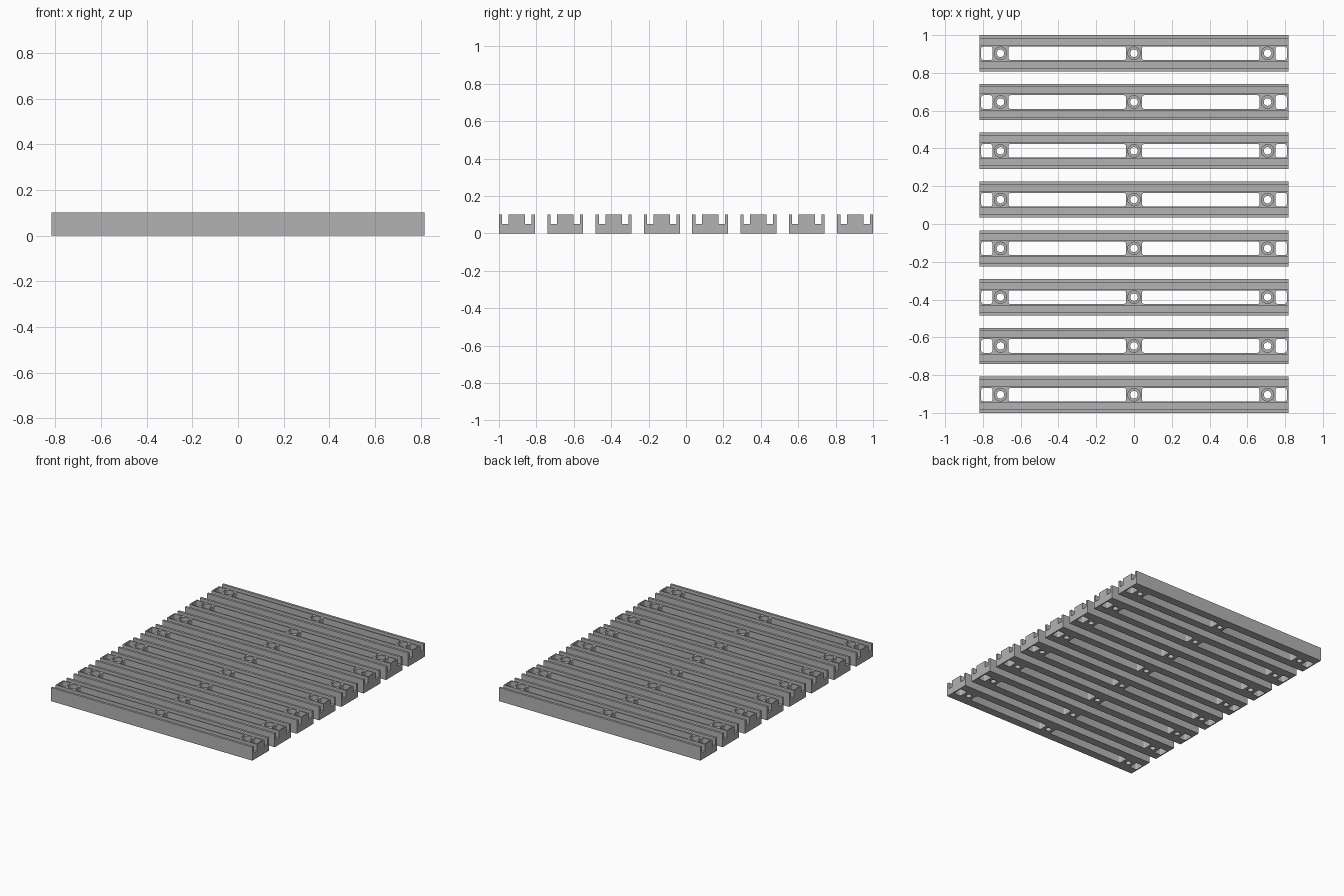
import bpy, bmesh, math

if "Cube" in bpy.data.objects:
    bpy.data.objects.remove(bpy.data.objects["Cube"])

HALF_LEN = 0.817      # half rail length
HALF_W = 0.096        # half rail width
HEIGHT = 0.10
FLOOR = 0.05          # bottom of the long grooves
WALL = 0.017          # outer lip thickness
RIB = 0.044           # half width of the central rib
BOSSES = (-0.707, 0.0, 0.707)

grey = bpy.data.materials.new("mid_grey")
grey.diffuse_color = (0.45, 0.45, 0.45, 1)
grey.use_nodes = True
grey.node_tree.nodes["Principled BSDF"].inputs["Base Color"].default_value = grey.diffuse_color


def make_object(name, bm):
    bmesh.ops.recalc_face_normals(bm, faces=bm.faces)
    mesh = bpy.data.meshes.new(name)
    bm.to_mesh(mesh)
    bm.free()
    mesh.materials.append(grey)
    obj = bpy.data.objects.new(name, mesh)
    bpy.context.collection.objects.link(obj)
    return obj


def prism(bm, points, offset):
    """Closed outline pushed along an offset vector."""
    face = bm.faces.new([bm.verts.new(p) for p in points])
    ext = bmesh.ops.extrude_face_region(bm, geom=[face])["geom"]
    bmesh.ops.translate(bm, vec=offset, verts=[v for v in ext if isinstance(v, bmesh.types.BMVert)])


def circle(x, r, z, n=32):
    return [(x + r * math.cos(2 * math.pi * i / n), r * math.sin(2 * math.pi * i / n), z) for i in range(n)]


def rounded_rect(x0, x1, hy, r, z, n=5):
    pts = []
    corners = ((x1 - r, hy - r), (x0 + r, hy - r), (x0 + r, r - hy), (x1 - r, r - hy))
    for k, (cx, cy) in enumerate(corners):
        for i in range(n + 1):
            a = math.pi / 2 * (k + i / n)
            pts.append((cx + r * math.cos(a), cy + r * math.sin(a), z))
    return pts


# Rail body: lips, grooves and central rib in one cross-section
half = [(HALF_W, 0), (HALF_W, HEIGHT), (HALF_W - WALL, HEIGHT),
        (HALF_W - WALL, FLOOR), (RIB, FLOOR), (RIB, HEIGHT)]
outline = half + [(-y, z) for y, z in reversed(half)]
bm = bmesh.new()
prism(bm, [(-HALF_LEN, y, z) for y, z in outline], (2 * HALF_LEN, 0, 0))
rail = make_object("slat_1", bm)

# Through cutter: four long openings and three screw holes
bm = bmesh.new()
gap = 0.042
edges = [-HALF_LEN + 0.008]
for x in BOSSES:
    edges += [x - gap, x + gap]
edges.append(HALF_LEN - 0.008)
for x0, x1 in zip(edges[::2], edges[1::2]):
    prism(bm, rounded_rect(x0, x1, 0.036, 0.012, -0.05), (0, 0, 0.2))
for x in BOSSES:
    prism(bm, circle(x, 0.02, -0.05), (0, 0, 0.2))
through = make_object("opening_cutter", bm)

# Counterbore cutter for the screw heads
bm = bmesh.new()
for x in BOSSES:
    prism(bm, circle(x, 0.033, 0.055), (0, 0, 0.1))
bores = make_object("counterbore_cutter", bm)

for cutter in (through, bores):
    cutter.hide_render = True
    mod = rail.modifiers.new(cutter.name, "BOOLEAN")
    mod.operation = "DIFFERENCE"
    mod.solver = "EXACT"
    mod.object = cutter

# Bake the cuts, then drop the cutters
bpy.context.view_layer.update()
graph = bpy.context.evaluated_depsgraph_get()
cut_mesh = bpy.data.meshes.new_from_object(rail.evaluated_get(graph))
rail.modifiers.clear()
rail.data = cut_mesh
for cutter in (through, bores):
    bpy.data.objects.remove(cutter)

bpy.ops.object.select_all(action="DESELECT")
rail.select_set(True)
bpy.context.view_layer.objects.active = rail
bpy.ops.object.shade_smooth_by_angle(angle=math.radians(30))

# Row of eight identical slats
COUNT = 8
first = -(1 - HALF_W)
pitch = -2 * first / (COUNT - 1)
for i in range(COUNT):
    slat = rail
    if i:
        slat = rail.copy()
        slat.name = f"slat_{i + 1}"
        bpy.context.collection.objects.link(slat)
    slat.location.y = first + i * pitch
